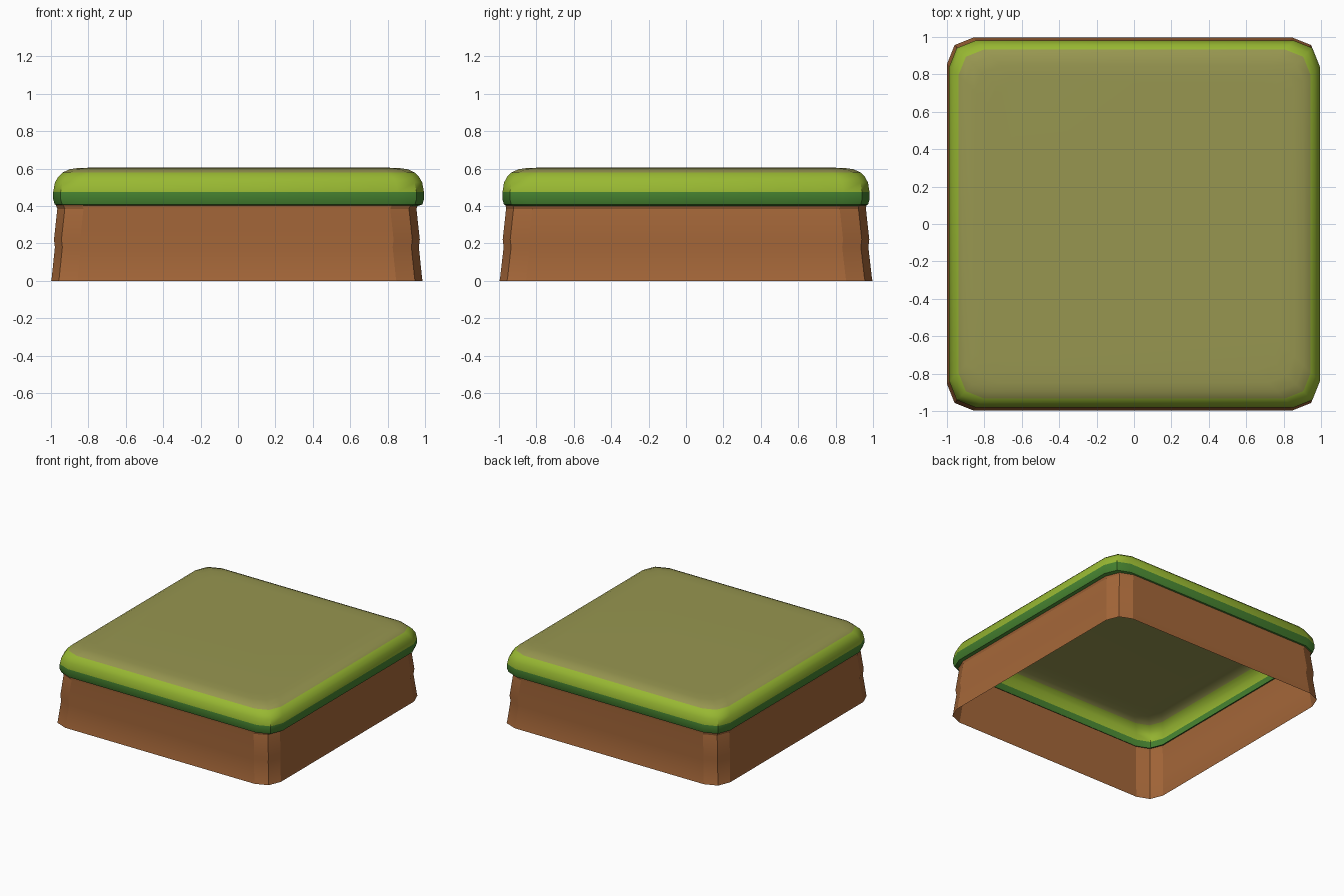
import bpy, bmesh

if "Cube" in bpy.data.objects:
    bpy.data.objects.remove(bpy.data.objects["Cube"])


def material(name, rgb):
    """Flat colour given as sRGB 0-255, stored as linear."""
    m = bpy.data.materials.new(name)
    lin = [((c / 255 + 0.055) / 1.055) ** 2.4 for c in rgb]
    m.diffuse_color = (*lin, 1)
    m.use_nodes = True
    m.node_tree.nodes["Principled BSDF"].inputs["Base Color"].default_value = m.diffuse_color
    return m


EARTH = material("earth brown", (165, 103, 57))
DARK = material("dark green", (70, 130, 48))
LIGHT = material("light green", (152, 184, 50))
OLIVE = material("olive top", (151, 150, 80))


def outline(hx, hy):
    """Square with each corner cut by three points; runs counter-clockwise."""
    a, b = 0.14, 0.04
    corner = [(hx, hy - a), (hx - b, hy - b), (hx - a, hy)]
    pts = []
    for sx, sy in ((1, 1), (-1, 1), (-1, -1), (1, -1)):
        c = [(sx * x, sy * y) for x, y in corner]
        pts += c if sx * sy > 0 else c[::-1]
    return pts


def shell(name, rings, mats, closed, angle, dx=0.0):
    """Loft rings of (half_x, half_y, z, material of the band above)."""
    bm = bmesh.new()
    loops = [[bm.verts.new((x + dx, y, z)) for x, y in outline(hx, hy)]
             for hx, hy, z, _ in rings]
    for (lo, hi), ring in zip(zip(loops, loops[1:]), rings):
        n = len(lo)
        for i in range(n):
            j = (i + 1) % n
            f = bm.faces.new((lo[i], lo[j], hi[j], hi[i]))
            f.material_index = ring[3]
    if closed:
        bm.faces.new(loops[-1]).material_index = rings[-1][3]
    mesh = bpy.data.meshes.new(name)
    bm.to_mesh(mesh)
    bm.free()
    for m in mats:
        mesh.materials.append(m)
    ob = bpy.data.objects.new(name, mesh)
    bpy.context.collection.objects.link(ob)
    bpy.ops.object.select_all(action='DESELECT')
    ob.select_set(True)
    bpy.context.view_layer.objects.active = ob
    bpy.ops.object.shade_smooth_by_angle(angle=angle)
    return ob


# Earth walls: open below, flaring to the foot, faint step at mid height
shell("earth_walls", [
    (0.993, 0.997, 0.0, 0),
    (0.990, 0.994, 0.015, 0),
    (0.973, 0.975, 0.18, 0),
    (0.978, 0.980, 0.22, 0),
    (0.960, 0.962, 0.385, 0),
    (0.968, 0.965, 0.405, 0),
], [EARTH], False, 0.35, -0.006)

# Grass cap: rounded lip, dark lower band, light side band, olive top
shell("grass_cap", [
    (0.960, 0.957, 0.400, 0),
    (0.983, 0.974, 0.408, 0),
    (0.991, 0.981, 0.435, 0),
    (0.991, 0.981, 0.475, 1),
    (0.982, 0.973, 0.525, 1),
    (0.965, 0.957, 0.555, 1),
    (0.942, 0.934, 0.578, 2),
    (0.905, 0.897, 0.596, 2),
    (0.855, 0.848, 0.603, 2),
    (0.780, 0.775, 0.605, 2),
], [DARK, LIGHT, OLIVE], True, 0.7, 0.003)
